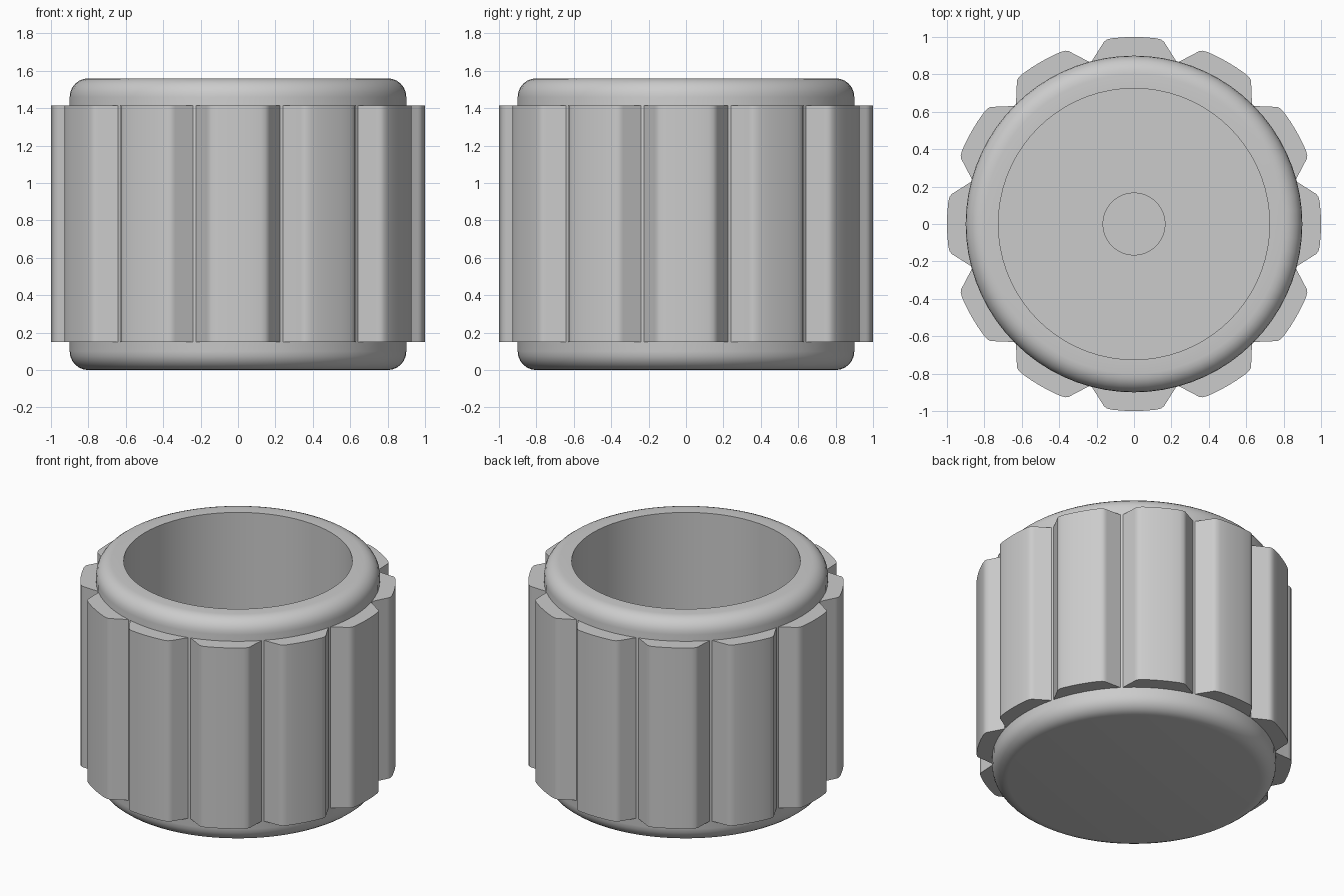
import bpy
import bmesh
from math import sin, cos, pi, radians, sqrt
from mathutils import Matrix, Vector

cube = bpy.data.objects.get("Cube")
if cube:
    bpy.data.objects.remove(cube, do_unlink=True)

HEIGHT, RADIUS, BORE, FILLET = 1.56, 0.90, 0.725, 0.10
FLOOR, POST_RADIUS, POST_TOP = 0.17, 0.168, 0.5
RIBS, RIB_BOTTOM, RIB_TOP = 12, 0.15, 1.415

grey = bpy.data.materials.new("light_grey_plastic")
grey.use_nodes = True
colour = (0.6, 0.6, 0.6, 1)
grey.diffuse_color = colour
grey.node_tree.nodes["Principled BSDF"].inputs["Base Color"].default_value = colour


def finish(bm, name, angle):
    """Turn a bmesh into a named, shaded object."""
    bmesh.ops.recalc_face_normals(bm, faces=bm.faces)
    mesh = bpy.data.meshes.new(name)
    bm.to_mesh(mesh)
    bm.free()
    mesh.materials.append(grey)
    obj = bpy.data.objects.new(name, mesh)
    bpy.context.collection.objects.link(obj)
    bpy.ops.object.select_all(action='DESELECT')
    obj.select_set(True)
    bpy.context.view_layer.objects.active = obj
    bpy.ops.object.shade_smooth_by_angle(angle=radians(angle))
    return obj


def fillet(z, start):
    """Quarter-round on the outer edge of the body."""
    for i in range(7):
        a = start + i * pi / 12
        yield RADIUS - FILLET + FILLET * cos(a), z + FILLET * sin(a)


# Hollow body with rounded rims and a central post, revolved about z
profile = [(0, 0), *fillet(FILLET, -pi / 2), *fillet(HEIGHT - FILLET, 0),
           (BORE, HEIGHT), (BORE, FLOOR), (POST_RADIUS, FLOOR),
           (POST_RADIUS, POST_TOP), (0, POST_TOP)]
bm = bmesh.new()
verts = [bm.verts.new((r, 0, z)) for r, z in profile]
edges = [bm.edges.new(pair) for pair in zip(verts, verts[1:])]
bmesh.ops.spin(bm, geom=verts + edges, cent=(0, 0, 0), axis=(0, 0, 1),
               angle=2 * pi, steps=72, use_merge=True)
bmesh.ops.remove_doubles(bm, verts=bm.verts, dist=0.0001)
finish(bm, "cap_body", 35)

# Grip ribs: curved crown, rounded shoulders, sloping flanks
flank = [(0.2, 0.84), (0.225, 0.872), (0.168, 0.962), (0.16, 0.975), (0.145, 0.986)]
crown = [(t, sqrt(1 - t * t)) for t in (0.12, 0.06, 0, -0.06, -0.12)]
outline = flank + crown + [(-t, r) for t, r in reversed(flank)]

for n in range(RIBS):
    bm = bmesh.new()
    turn = Matrix.Rotation(2 * pi * n / RIBS, 3, 'Z')
    base = bm.faces.new([bm.verts.new(turn @ Vector((t, r, RIB_BOTTOM)))
                         for t, r in outline])
    top = bmesh.ops.extrude_face_region(bm, geom=[base], use_keep_orig=True)
    raised = [v for v in top["geom"] if isinstance(v, bmesh.types.BMVert)]
    bmesh.ops.translate(bm, verts=raised, vec=(0, 0, RIB_TOP - RIB_BOTTOM))
    finish(bm, f"grip_rib_{n + 1}", 35)
